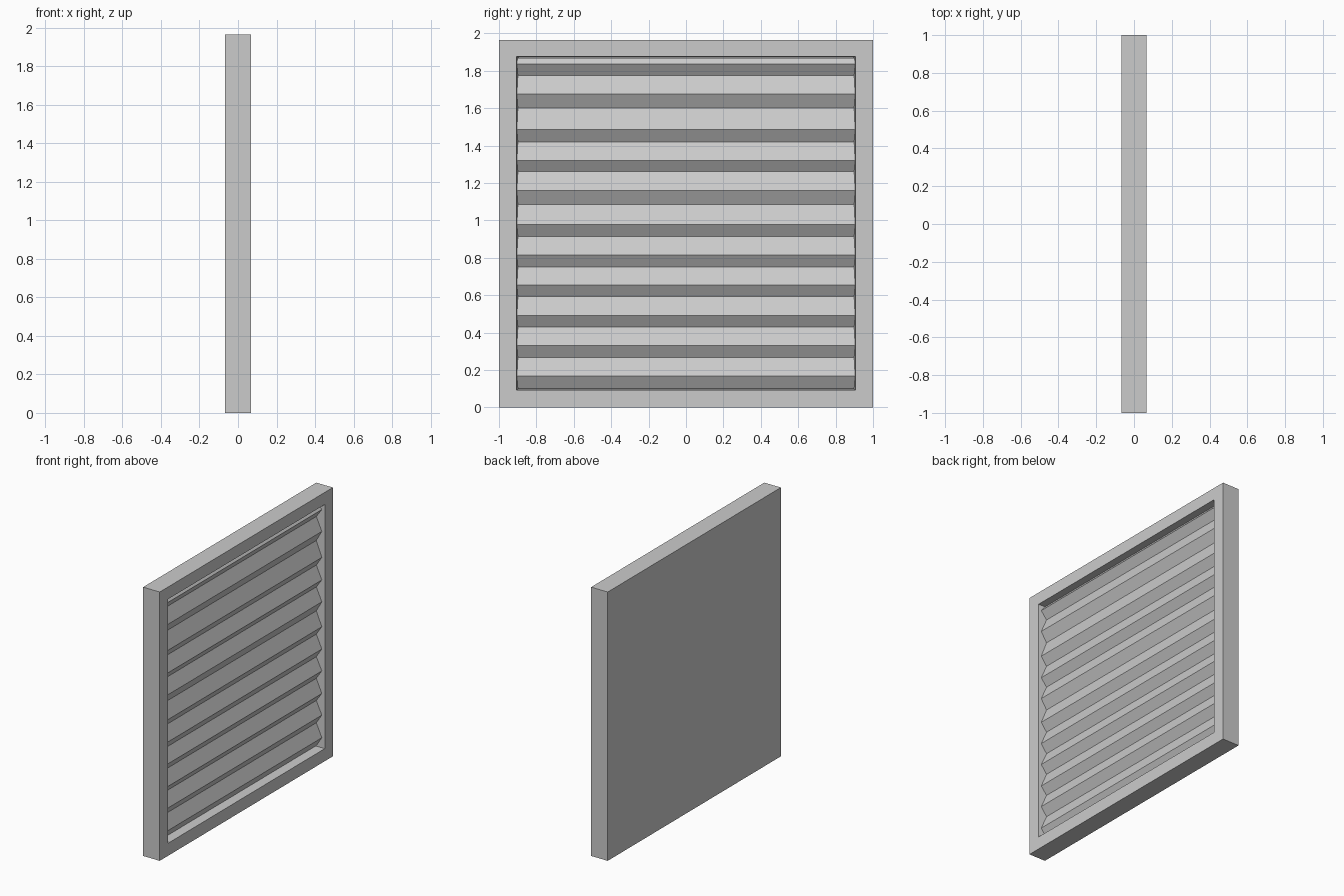
import bpy, bmesh

cube = bpy.data.objects.get("Cube")
if cube:
    bpy.data.objects.remove(cube, do_unlink=True)

grey = bpy.data.materials.new("light_grey")
grey.use_nodes = True
colour = (0.6, 0.6, 0.6, 1)
grey.diffuse_color = colour
grey.node_tree.nodes["Principled BSDF"].inputs["Base Color"].default_value = colour

HALF_DEPTH, HEIGHT = 0.067, 1.965
OPEN_Y, OPEN_LOW, OPEN_HIGH = 0.907, 0.092, 1.876
FLOOR_X = -0.03
TAPER = 0.13            # inward draft of the recess walls


def add_object(name, bm):
    bmesh.ops.recalc_face_normals(bm, faces=bm.faces)
    finish(name, bm)


def finish(name, bm):
    mesh = bpy.data.meshes.new(name)
    bm.to_mesh(mesh)
    bm.free()
    mesh.materials.append(grey)
    obj = bpy.data.objects.new(name, mesh)
    bpy.context.collection.objects.link(obj)


def rectangle(bm, x, half_y, low, high):
    return [bm.verts.new((x, y, z)) for y, z in
            ((-half_y, low), (half_y, low), (half_y, high), (-half_y, high))]


# Frame: solid panel with a tapered recess in its louvred side
bm = bmesh.new()
draft = TAPER * (HALF_DEPTH - FLOOR_X)
loops = [
    rectangle(bm, -HALF_DEPTH, 1, 0, HEIGHT),
    rectangle(bm, HALF_DEPTH, 1, 0, HEIGHT),
    rectangle(bm, HALF_DEPTH, OPEN_Y, OPEN_LOW, OPEN_HIGH),
    rectangle(bm, FLOOR_X, OPEN_Y - draft, OPEN_LOW + draft / 2, OPEN_HIGH - draft / 2),
]
bm.faces.new(loops[0][::-1])
for a, b in zip(loops, loops[1:]):
    for i in range(4):
        j = (i + 1) % 4
        bm.faces.new((a[i], a[j], b[j], b[i]))
bm.faces.new(loops[-1])
add_object("frame", bm)

# Louvres: one pleated sheet, each pleat given as ridge and valley heights
RIDGE_X, VALLEY_X = 0.045, 0.004
pleats = [(1.835, 1.775), (1.675, 1.6), (1.485, 1.42), (1.32, 1.26),
          (1.16, 1.085), (0.978, 0.915), (0.815, 0.75), (0.655, 0.592),
          (0.49, 0.43), (0.332, 0.267), (0.167, 0.1)]
profile = [(0.02, 1.868)]
for ridge, valley in pleats:
    profile += [(RIDGE_X, ridge), (VALLEY_X, valley)]

bm = bmesh.new()
rows = []
for x, z in profile:
    half = OPEN_Y - TAPER * (HALF_DEPTH - x)
    rows.append([bm.verts.new((x, y, z)) for y in (-half, half)])
for upper, lower in zip(rows, rows[1:]):
    bm.faces.new((lower[0], lower[1], upper[1], upper[0]))
finish("louvre_slats", bm)
